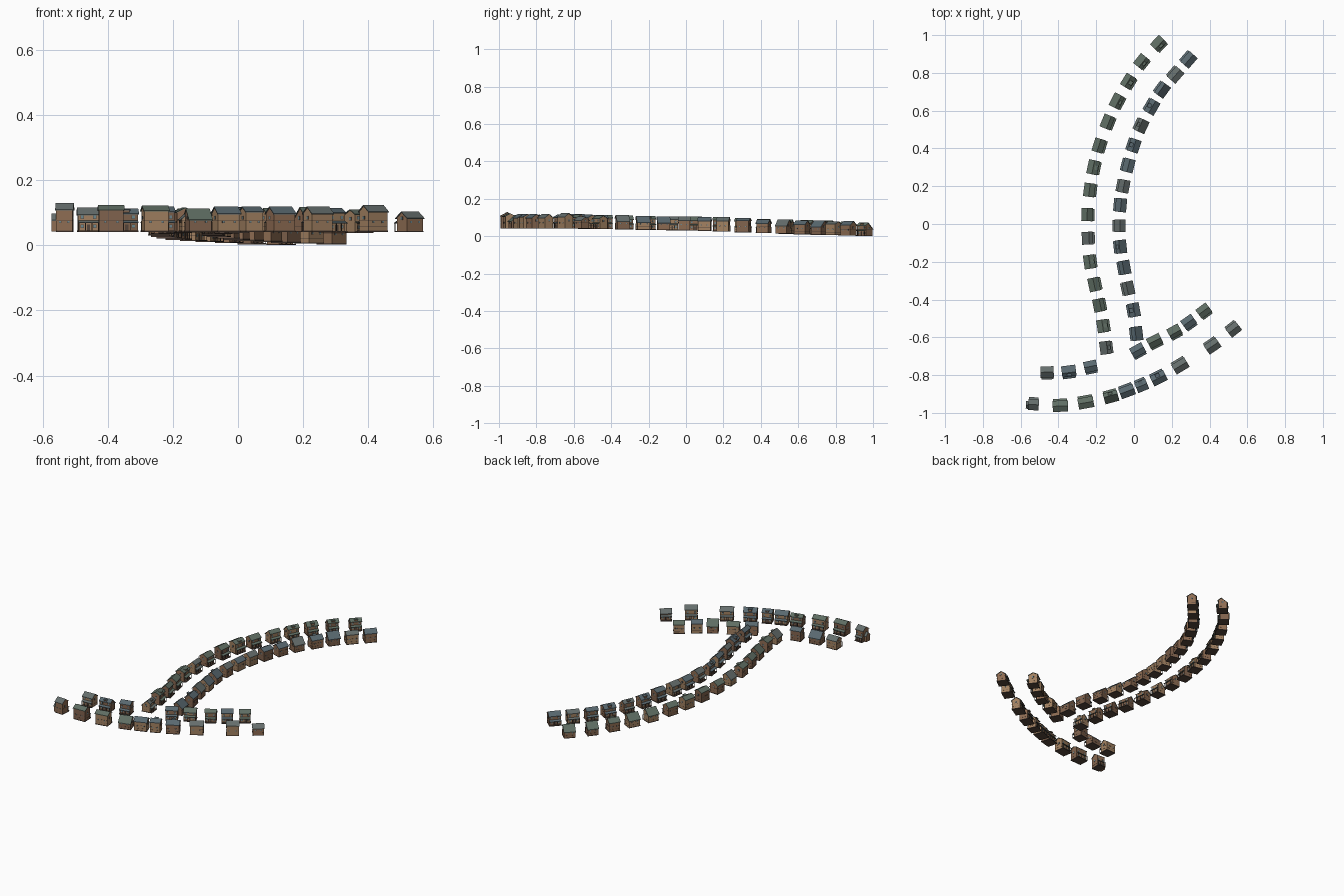
import bpy, random
from mathutils import Vector, Matrix

if "Cube" in bpy.data.objects:
    bpy.data.objects.remove(bpy.data.objects["Cube"])

random.seed(4)

def mat(name, r, g, b):
    m = bpy.data.materials.new(name)
    m.diffuse_color = (r, g, b, 1)
    m.use_nodes = True
    m.node_tree.nodes["Principled BSDF"].inputs["Base Color"].default_value = m.diffuse_color
    return m

WOODS = [mat("brown_wood", .27, .15, .085), mat("tan_wood", .36, .22, .12), mat("dark_wood", .22, .125, .075)]
GREEN = mat("green_roof", .115, .155, .125)
BLUE = mat("blue_roof", .10, .14, .16)
GREY = mat("grey_roof", .13, .155, .15)
TRIM = mat("dark_trim", .09, .06, .045)
GLASS = mat("window_glass", .15, .25, .28)

class Part:
    """Collects boxes and extruded profiles into one mesh object."""
    def __init__(self):
        self.v, self.f = [], []

    def extrude(self, profile, x0, x1):
        n, s = len(profile), len(self.v)
        self.v += [(x, y, z) for x in (x0, x1) for y, z in profile]
        self.f += [[s + i for i in reversed(range(n))], [s + n + i for i in range(n)]]
        self.f += [[s + i, s + (i + 1) % n, s + n + (i + 1) % n, s + n + i] for i in range(n)]

    def box(self, x0, x1, y0, y1, z0, z1):
        self.extrude([(y0, z0), (y1, z0), (y1, z1), (y0, z1)], x0, x1)

    def done(self, name, material, matrix):
        me = bpy.data.meshes.new(name)
        me.from_pydata(self.v, [], self.f)
        me.materials.append(material)
        ob = bpy.data.objects.new(name, me)
        ob.matrix_world = matrix
        bpy.context.collection.objects.link(ob)

def slab(pts, t):
    # closed strip of thickness t under a line of (y, z) points
    return [(y, z - t) for y, z in pts] + [(y, z) for y, z in reversed(pts)]

def house(name, M, w, h, kind, roof_mat, shed):
    walls, roof, trim, glass = (Part() for _ in range(4))
    a, b, hw = -.027, .024, w / 2
    top = h - .003
    # eave heights: back, front, and ridge position
    ez_b, ez_f, ridge = {"gable": (h - .021, h - .021, -.001),
                         "salt": (h - .034, h - .016, .007),
                         "low": (h - .016, h - .016, -.001)}[kind]
    walls.extrude([(a, 0), (b, 0), (b, ez_f), (ridge, top), (a, ez_b)], -hw, hw)
    sb, sf = (top - ez_b) / (ridge - a), (top - ez_f) / (b - ridge)
    o = .004
    roof.extrude(slab([(a - o, ez_b - o * sb + .003), (ridge, h), (b + o, ez_f - o * sf + .003)], .003),
                 -hw - .003, hw + .003)
    # foundation sill and plank bands
    trim.box(-hw - .001, hw + .001, a - .001, b + .001, -.001, .003)
    for z in (.015, .033):
        trim.box(-hw - .0004, hw + .0004, a - .0005, b + .0005, z, z + .0007)
    # porch roof on posts with a deck
    pd = b + .012
    roof.extrude(slab([(b, .034), (pd + .002, .028)], .002), -hw, hw)
    trim.box(-hw, hw, b, pd, -.001, .003)
    for i in (-1, -.33, .33, 1):
        x = i * (hw - .002)
        trim.box(x - .001, x + .001, pd - .002, pd, 0, .028)
    # door and windows
    trim.box(-.005, .005, b, b + .001, .003, .022)
    rows = [(.012, .021)] + ([(.040, .049)] if ez_f > .05 else [])
    for z0, z1 in rows:
        for x in (-hw * .6, hw * .6):
            trim.box(x - .0055, x + .0055, b, b + .0009, z0 - .001, z1 + .001)
            glass.box(x - .004, x + .004, b, b + .0014, z0, z1)
    for x in (-hw * .5, hw * .5):
        trim.box(x - .004, x + .004, a - .0009, a, .027, .034)
        glass.box(x - .003, x + .003, a - .0014, a, .028, .033)
    for s in (-1, 1):
        x = s * hw
        trim.box(x - .0009, x + .0009, -.006, .005, .037, .048)
        glass.box(x - .0014, x + .0014, -.0045, .0035, .0385, .0465)
    # gabled dormer over the street, or a side shed
    if not shed and random.random() < .25:
        walls.box(-.009, .009, ridge + .002, b - .001, ez_f, h - .006)
        roof.box(-.011, .011, ridge, b + .001, h - .006, h - .004)
    if shed:
        x0, x1 = sorted((shed * hw, shed * (hw + .014)))
        walls.box(x0, x1, -.022, .012, 0, .035)
        roof.extrude(slab([(-.025, .036), (-.005, .056), (.015, .036)], .003), x0 - .001, x1 + .001)
        walls.extrude([(-.022, .035), (.012, .035), (-.005, .053)], x0, x1)
    walls.done(name + "_walls", random.choice(WOODS), M)
    roof.done(name + "_roof", roof_mat, M)
    trim.done(name + "_trim_and_porch", TRIM, M)
    glass.done(name + "_windows", GLASS, M)

def ground(y):
    # street level falls gently toward the back
    k = [(-2, .043), (-.6, .042), (.1, .03), (.4, .018), (.97, .001), (2, .001)]
    for (y0, z0), (y1, z1) in zip(k, k[1:]):
        if y <= y1:
            return z0 + (z1 - z0) * (y - y0) / (y1 - y0)

def row(name, pts, side, roofs, kinds=None, sizes=None, sheds=None):
    P = [Vector(p) for p in pts]
    for i, p in enumerate(P):
        t = (P[min(i + 1, len(P) - 1)] - P[max(i - 1, 0)]).normalized()
        front = Vector((-t.y, t.x)) * side
        along = Vector((front.y, -front.x))
        M = Matrix(((along.x, front.x, 0, p.x), (along.y, front.y, 0, p.y),
                    (0, 0, 1, ground(p.y)), (0, 0, 0, 1)))
        w, h = sizes[i] if sizes else (random.uniform(.061, .07), random.uniform(.071, .077))
        kind = kinds[i] if kinds else random.choice(("gable", "salt", "low"))
        house(f"{name}_house_{i + 1}", M, w, h, kind, random.choice(roofs), (sheds or {}).get(i, 0))

# long street, both sides, from back to front
row("west_side", [(.13, .955), (.04, .86), (-.03, .755), (-.09, .65), (-.14, .54), (-.185, .415),
                  (-.215, .30), (-.235, .18), (-.247, .05), (-.245, -.075), (-.235, -.20),
                  (-.21, -.32), (-.185, -.43), (-.165, -.54), (-.15, -.655)], 1, [GREEN, GREEN, GREY])
row("east_side", [(.29, .87), (.22, .79), (.15, .71), (.095, .62), (.04, .52), (0, .415), (-.03, .31),
                  (-.055, .20), (-.07, .10), (-.075, -.01), (-.07, -.12), (-.05, -.23), (-.03, -.34),
                  (0, -.455), (.015, -.58)], -1, [BLUE, BLUE, GREY])
# cross street, near the front
row("cross_north_left", [(-.46, -.785), (-.345, -.78), (-.23, -.755)], -1, [BLUE, GREY])
row("cross_north_right", [(.02, -.67), (.11, -.62), (.215, -.57), (.29, -.52), (.37, -.46)], -1, [GREEN, BLUE])
row("cross_south", [(-.532, -.955), (-.39, -.963), (-.255, -.945), (-.122, -.915), (-.037, -.885), (.04, -.855),
                    (.13, -.815), (.245, -.75), (.415, -.645), (.527, -.557)], 1, [GREEN, BLUE, GREY],
    ["gable", "low", "low", "salt", "gable", "low", "gable", "gable", "gable", "gable"],
    [(.05, .088), (.075, .082), (.076, .08), (.07, .071), (.073, .077), (.056, .077),
     (.073, .077), (.074, .077), (.07, .082), (.062, .063)], {0: -1})
